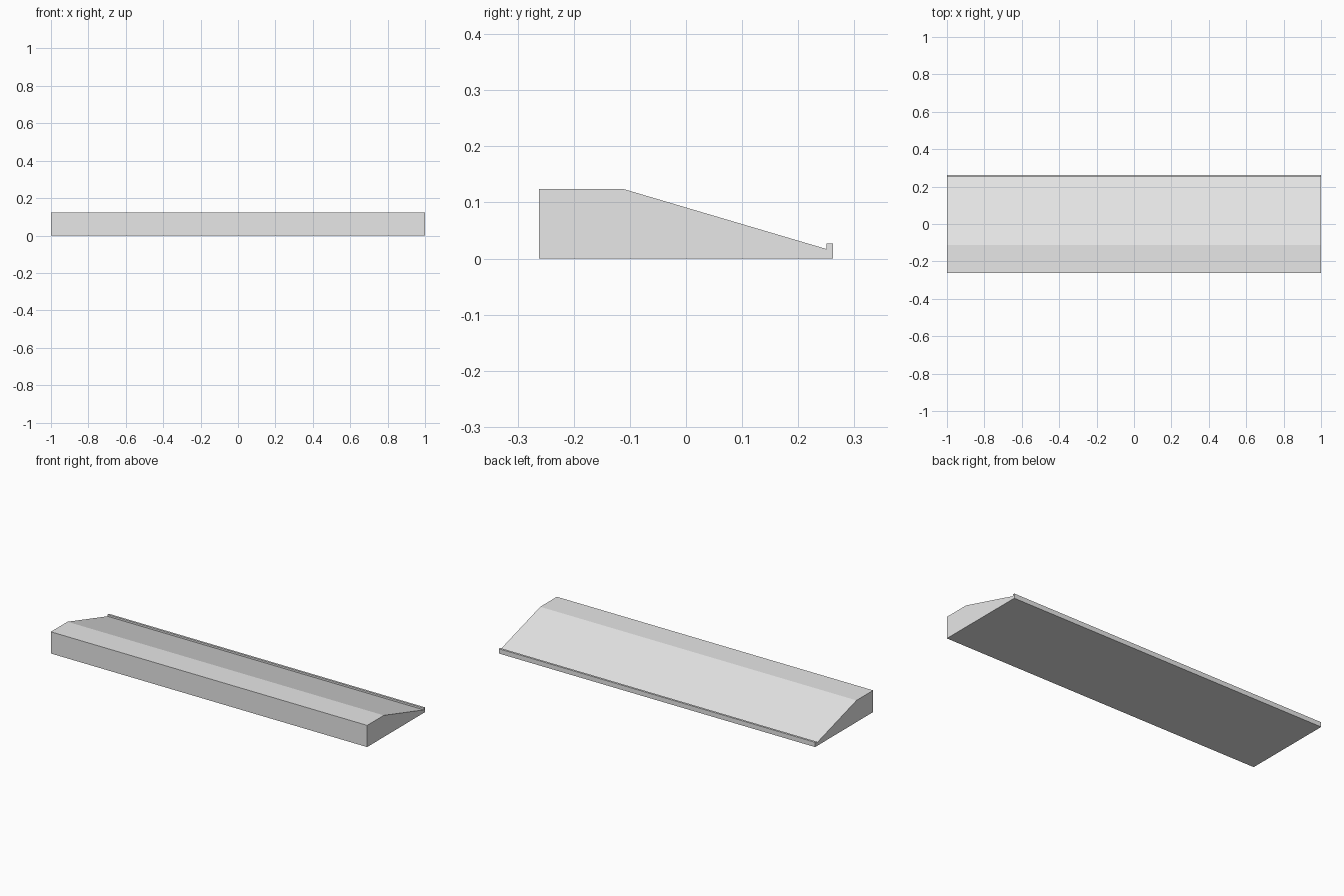
import bpy
import bmesh

cube = bpy.data.objects.get("Cube")
if cube:
    bpy.data.objects.remove(cube, do_unlink=True)

# Single plain grey
grey = bpy.data.materials.new("plain_grey")
grey.use_nodes = True
colour = (0.8, 0.8, 0.8, 1.0)
grey.diffuse_color = colour
grey.node_tree.nodes["Principled BSDF"].inputs["Base Color"].default_value = colour

# Side profile (y, z): flat top, long slope, small lip at the back
profile = [
    (-0.262, 0), (0.262, 0), (0.262, 0.027), (0.25, 0.027),
    (0.25, 0.017), (-0.112, 0.124), (-0.262, 0.124),
]

# Extrude the profile along the full width
bm = bmesh.new()
end = bm.faces.new([bm.verts.new((-1, y, z)) for y, z in profile])
extruded = bmesh.ops.extrude_face_region(bm, geom=[end])
moved = [v for v in extruded["geom"] if isinstance(v, bmesh.types.BMVert)]
bmesh.ops.translate(bm, vec=(2, 0, 0), verts=moved)
bmesh.ops.recalc_face_normals(bm, faces=bm.faces)

mesh = bpy.data.meshes.new("sloped_ledge")
bm.to_mesh(mesh)
bm.free()
mesh.materials.append(grey)
ledge = bpy.data.objects.new("sloped_ledge", mesh)
bpy.context.collection.objects.link(ledge)
